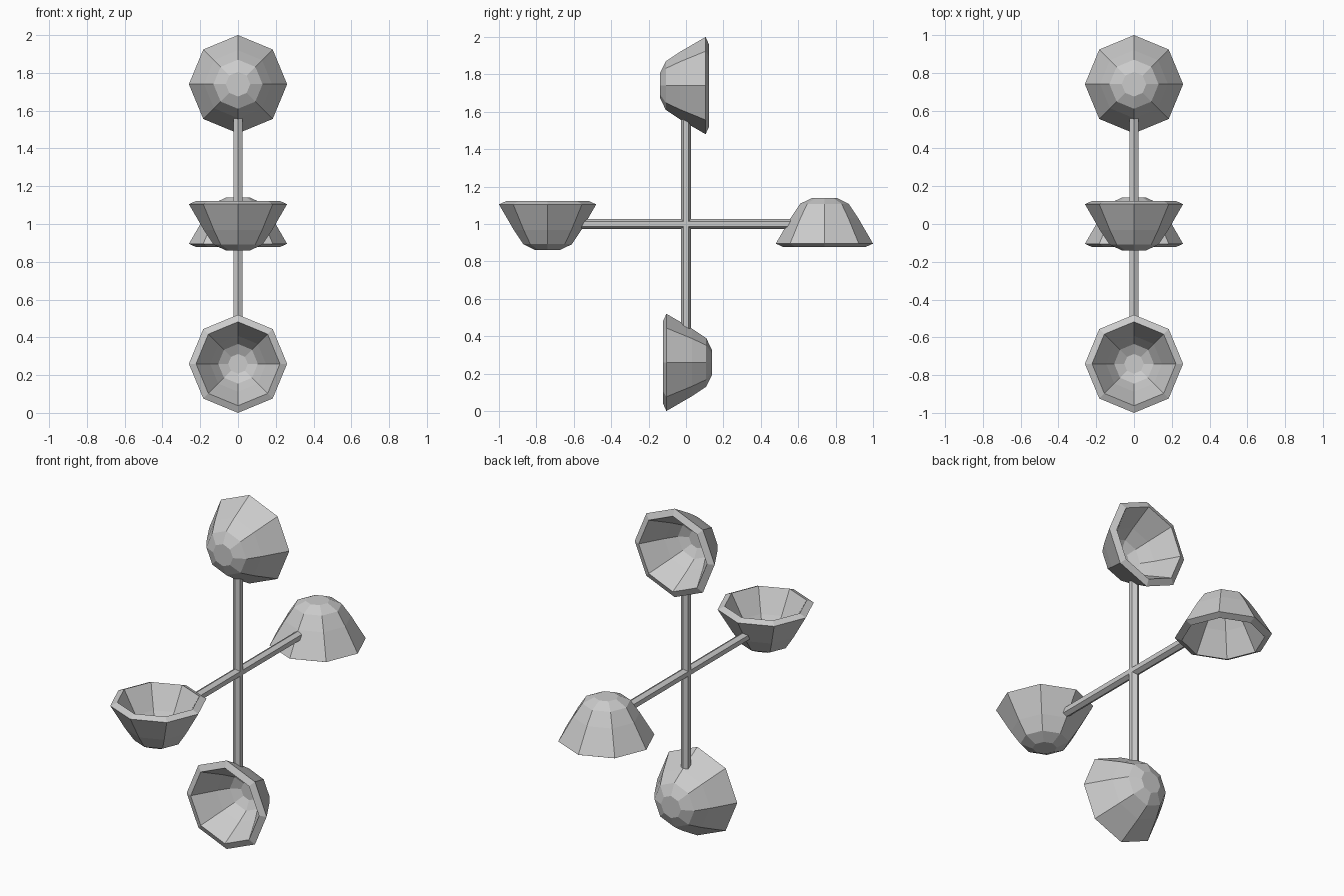
import bpy, math
from math import pi, cos, sin
from mathutils import Matrix

if "Cube" in bpy.data.objects:
    bpy.data.objects.remove(bpy.data.objects["Cube"])

HUB_Z = 1.0      # centre of the spinning cross
REACH = 0.74     # hub to cup centre


def lathe(name, profile, sides):
    """Revolve (radius, y) points about the y axis, capping both ends."""
    verts = [(r * sin(2 * pi * k / sides), y, r * cos(2 * pi * k / sides))
             for r, y in profile for k in range(sides)]
    faces = []
    for i in range(len(profile) - 1):
        for k in range(sides):
            a, b = i * sides + k, i * sides + (k + 1) % sides
            faces.append((a, b, b + sides, a + sides))
    last = (len(profile) - 1) * sides
    faces.append(tuple(reversed(range(sides))))
    faces.append(tuple(range(last, last + sides)))
    mesh = bpy.data.meshes.new(name)
    mesh.from_pydata(verts, [], faces)
    obj = bpy.data.objects.new(name, mesh)
    bpy.context.collection.objects.link(obj)
    return obj


# Thick-walled faceted cup: outside from the bottom to the rim, then back inside
CUP = [(0.065, -0.14), (0.13, -0.108), (0.18, -0.033), (0.26, 0.105),
       (0.222, 0.122), (0.148, -0.01), (0.105, -0.075), (0.052, -0.102)]

# Four cups, each a quarter turn around the hub
for i, side in enumerate(("top", "front", "bottom", "back")):
    cup = lathe("cup_" + side, CUP, 8)
    cup.matrix_world = (Matrix.Translation((0, 0, HUB_Z))
                        @ Matrix.Rotation(i * pi / 2, 4, 'X')
                        @ Matrix.Translation((0, 0, REACH)))

# Two crossed hexagonal rods; vertices face along the wheel plane
for name, angle in (("rod_horizontal", 0), ("rod_vertical", pi / 2)):
    rod = lathe(name, [(0.0275, -0.56), (0.0275, 0.56)], 6)
    rod.matrix_world = (Matrix.Translation((0, 0, HUB_Z))
                        @ Matrix.Rotation(angle, 4, 'X'))

# Make all normals point outward
import bmesh
for obj in bpy.context.collection.objects:
    bm = bmesh.new()
    bm.from_mesh(obj.data)
    bmesh.ops.recalc_face_normals(bm, faces=bm.faces)
    bm.to_mesh(obj.data)
    bm.free()
